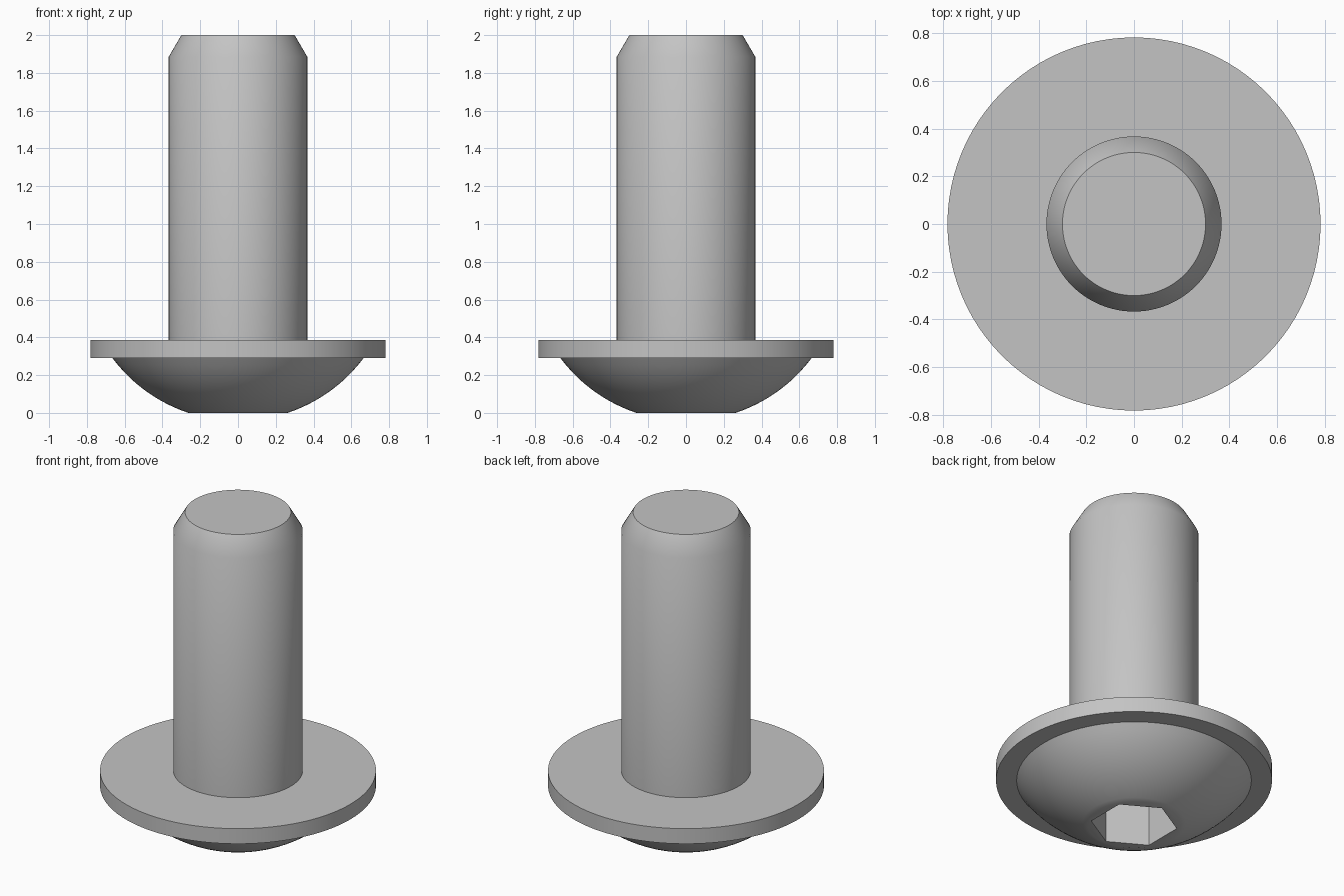
import bpy, bmesh
from math import sin, cos, pi, sqrt, radians

cube = bpy.data.objects.get("Cube")
if cube:
    bpy.data.objects.remove(cube, do_unlink=True)

SEGMENTS = 96          # multiple of six, so ring points line up with the socket corners
START = radians(30)    # socket corners lie on the y axis
SOCKET_R, SOCKET_DEPTH = 0.246, 0.30
TIP_R, DOME_R, RIM_R = 0.262, 0.665, 0.782
FLANGE_Z, SEAT_Z = 0.29, 0.385

steel = bpy.data.materials.new("steel grey")
steel.use_nodes = True
colour = (0.55, 0.55, 0.55, 1)
steel.diffuse_color = colour
steel.node_tree.nodes["Principled BSDF"].inputs["Base Color"].default_value = colour

bm = bmesh.new()


def ring(radius, z, count=SEGMENTS):
    steps = (START + 2 * pi * i / count for i in range(count))
    return [bm.verts.new((radius * cos(a), radius * sin(a), z)) for a in steps]


def bridge(low, high):
    n = len(low)
    for i in range(n):
        j = (i + 1) % n
        bm.faces.new((low[i], low[j], high[j], high[i]))


# Domed head: a spherical arc from the small flat to the flange
centre_z = (DOME_R**2 + FLANGE_Z**2 - TIP_R**2) / (2 * FLANGE_Z)
sphere_r = sqrt(TIP_R**2 + centre_z**2)
DOME_STEPS = 14
profile = []
for i in range(DOME_STEPS + 1):
    r = TIP_R + (DOME_R - TIP_R) * i / DOME_STEPS
    profile.append((r, centre_z - sqrt(sphere_r**2 - r**2)))

# Flange, shank and chamfered end
profile += [(RIM_R, FLANGE_Z), (RIM_R, SEAT_Z), (0.367, SEAT_Z),
            (0.367, 1.885), (0.3, 2.0)]
rings = [ring(r, z) for r, z in profile]
for low, high in zip(rings, rings[1:]):
    bridge(low, high)
bm.faces.new(rings[-1])

# Hexagonal socket in the head
mouth = ring(SOCKET_R, 0, 6)
floor = ring(SOCKET_R, SOCKET_DEPTH, 6)
bridge(floor, mouth)
bm.faces.new(floor)
step = SEGMENTS // 6
for side in range(6):
    arc = [rings[0][(side * step + k) % SEGMENTS] for k in range(step + 1)]
    bm.faces.new(arc + [mouth[(side + 1) % 6], mouth[side]])

bmesh.ops.recalc_face_normals(bm, faces=bm.faces)
mesh = bpy.data.meshes.new("flanged_screw")
bm.to_mesh(mesh)
bm.free()
mesh.materials.append(steel)

screw = bpy.data.objects.new("flanged_screw", mesh)
bpy.context.collection.objects.link(screw)
bpy.ops.object.select_all(action='DESELECT')
screw.select_set(True)
bpy.context.view_layer.objects.active = screw
bpy.ops.object.shade_smooth_by_angle(angle=radians(35))
